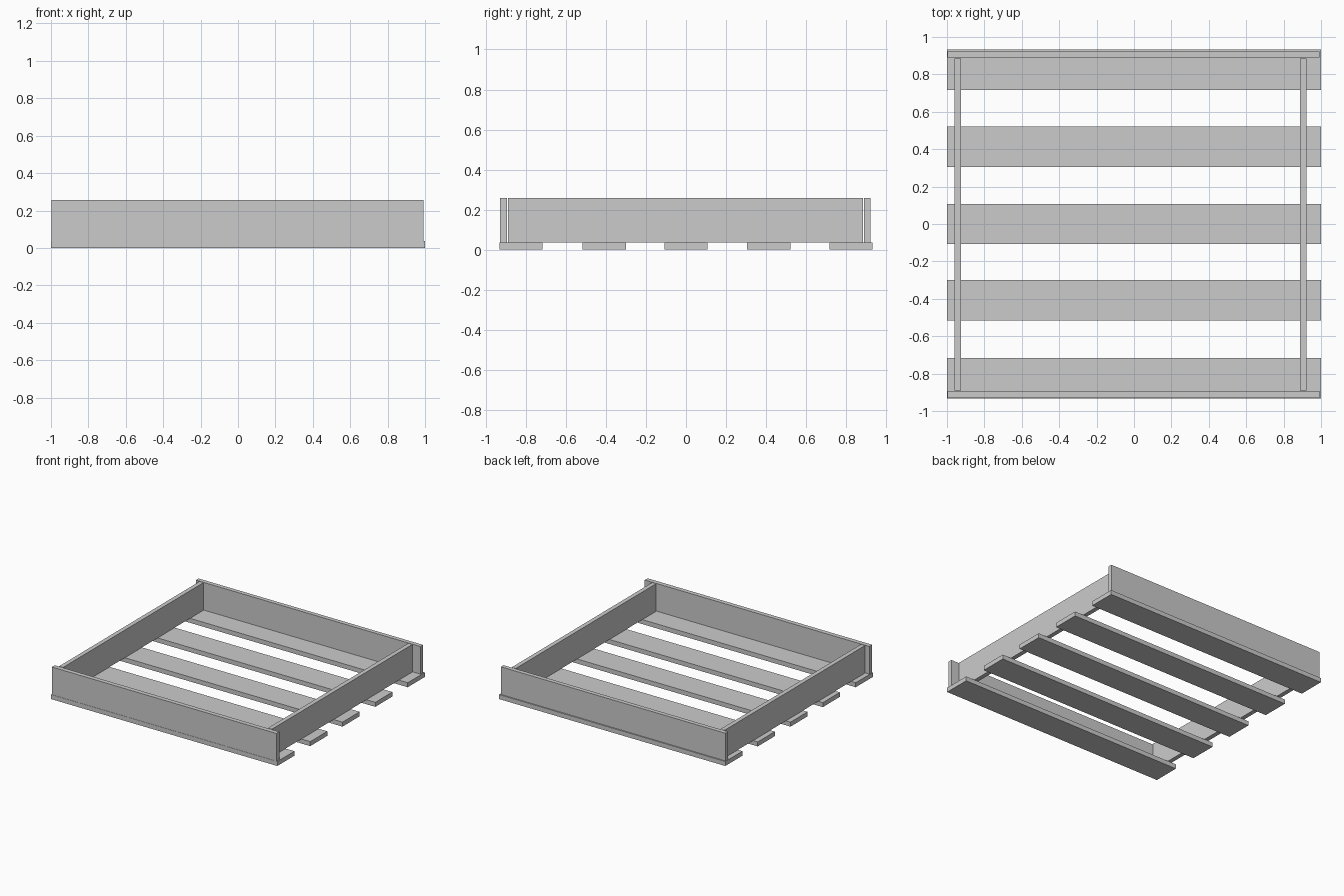
import bpy

if "Cube" in bpy.data.objects:
    bpy.data.objects.remove(bpy.data.objects["Cube"])


def board(name, x0, x1, y0, y1, z0, z1):
    """Axis-aligned board given by its extents."""
    bpy.ops.mesh.primitive_cube_add(
        size=1, location=((x0 + x1) / 2, (y0 + y1) / 2, (z0 + z1) / 2))
    ob = bpy.context.object
    ob.name = name
    ob.scale = (x1 - x0, y1 - y0, z1 - z0)
    bpy.ops.object.transform_apply(location=False, rotation=False, scale=True)
    return ob


SLAT_TOP = 0.036
RIM_TOP = 0.257
HALF_SLAT = 0.108

# Floor slats
for i, y in enumerate((-0.824, -0.408, 0.0, 0.414, 0.824)):
    board(f"floor_slat_{i + 1}", -1, 1, y - HALF_SLAT, y + HALF_SLAT, 0, SLAT_TOP)

# Long boards across the front and back
board("front_board", -0.996, 0.991, -0.930, -0.894, SLAT_TOP, RIM_TOP)
board("back_board", -0.996, 0.991, 0.889, 0.923, SLAT_TOP, RIM_TOP)

# Side boards between them
board("left_board", -0.960, -0.925, -0.889, 0.885, SLAT_TOP, RIM_TOP)
board("right_board", 0.887, 0.922, -0.889, 0.885, SLAT_TOP, RIM_TOP)
